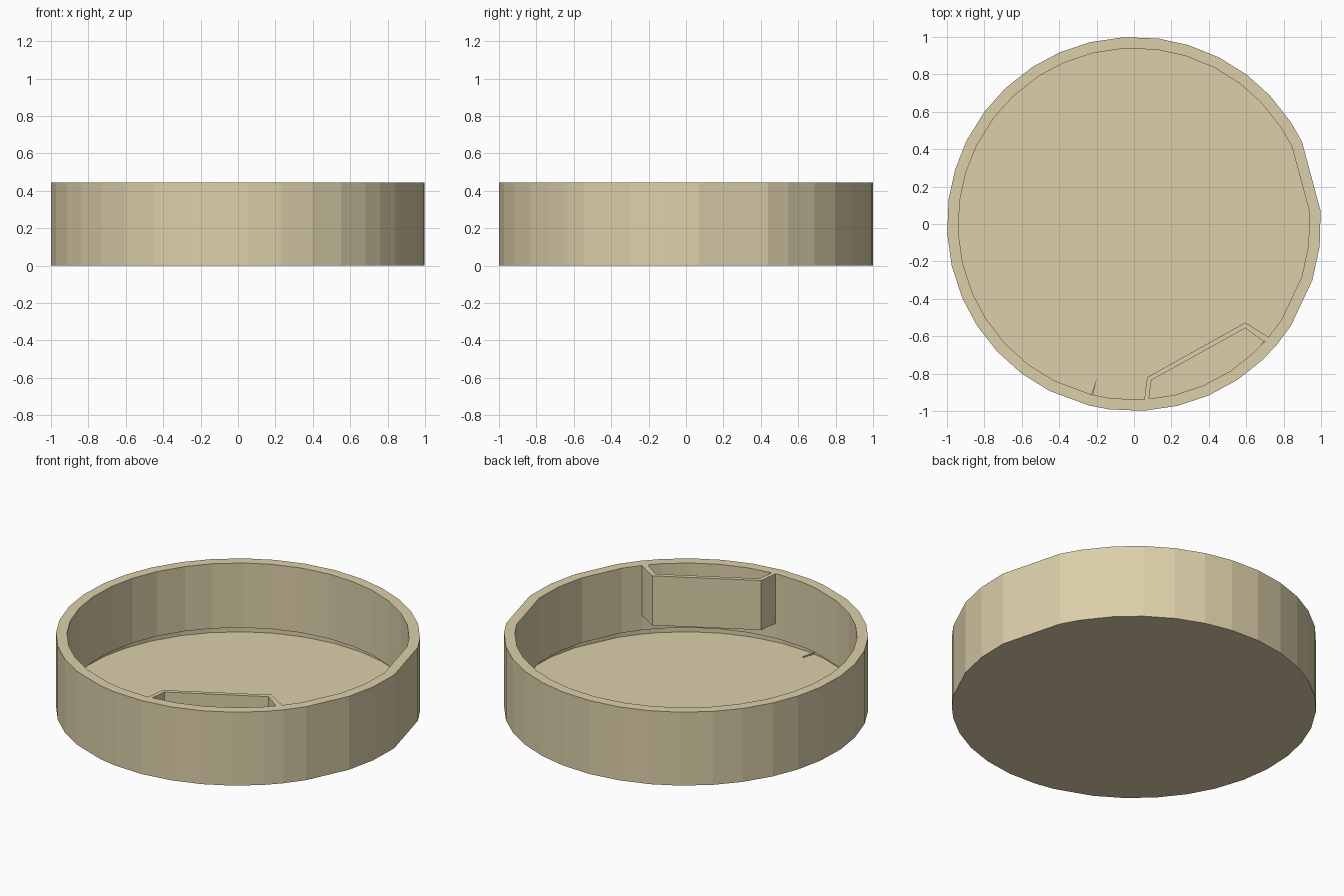
import bpy, bmesh, math

if "Cube" in bpy.data.objects:
    bpy.data.objects.remove(bpy.data.objects["Cube"])

TAN = bpy.data.materials.new("tan")
TAN.diffuse_color = (0.72, 0.63, 0.40, 1)
TAN.use_nodes = True
TAN.node_tree.nodes["Principled BSDF"].inputs["Base Color"].default_value = TAN.diffuse_color
HEIGHT, LIP, WALL = 0.445, 0.053, 0.94

# Slightly irregular facet angles of the round wall, in degrees
ANGLES = [4, 26, 33, 43.5, 53, 63, 73, 82.5, 93, 103.5, 113.5, 123, 133.5,
          143, 153.5, 163, 172.5, 183, 193, 203.5, 213, 223, 233, 243, 256,
          262.5, 273, 283.5, 293.5, 303.5, 313, 319.5, 327, 342.5, 353]


def ring(radius, angles=ANGLES):
    return [(radius * math.cos(math.radians(a)), radius * math.sin(math.radians(a)))
            for a in angles]


def finish(name, bm):
    bmesh.ops.recalc_face_normals(bm, faces=bm.faces)
    mesh = bpy.data.meshes.new(name)
    bm.to_mesh(mesh)
    bm.free()
    mesh.materials.append(TAN)
    obj = bpy.data.objects.new(name, mesh)
    bpy.context.collection.objects.link(obj)
    return obj


def prism(name, outline, z0, z1):
    bm = bmesh.new()
    face = bm.faces.new([bm.verts.new((x, y, z0)) for x, y in outline])
    ext = bmesh.ops.extrude_face_region(bm, geom=[face], use_keep_orig=True)
    verts = [v for v in ext["geom"] if isinstance(v, bmesh.types.BMVert)]
    bmesh.ops.translate(bm, verts=verts, vec=(0, 0, z1 - z0))
    return finish(name, bm)


# Round tray: thin base sheet, outside wall, rim, and an inside wall
# that stops just above the base
bm = bmesh.new()
loops = [[bm.verts.new((x, y, z)) for x, y in ring(r)]
         for r, z in ((1, 0), (1, HEIGHT), (WALL, HEIGHT), (WALL, LIP))]
n = len(ANGLES)
for a, b in zip(loops, loops[1:]):
    for i in range(n):
        j = (i + 1) % n
        bm.faces.new((a[i], a[j], b[j], b[i]))
bm.faces.new(loops[0])
finish("tray", bm)

# Raised side pocket: thin wall in a U plan, then its bottom plate
outer = [(0.055, -0.94), (0.07, -0.82), (0.595, -0.527), (0.72, -0.605)]
inner = [(0.695, -0.63), (0.595, -0.557), (0.093, -0.835), (0.08, -0.937)]
prism("pocket_wall", outer + inner, 0.145, HEIGHT)
arc = ring(WALL, [313, 303.5, 293.5, 283.5])
prism("pocket_bottom", inner[::-1] + arc, 0.145, 0.175)

# Small spur sticking in from the lower edge of the inside wall
prism("wall_spur", [(-0.2, -0.83), (-0.218, -0.913), (-0.228, -0.91)], LIP - 0.01, LIP)
